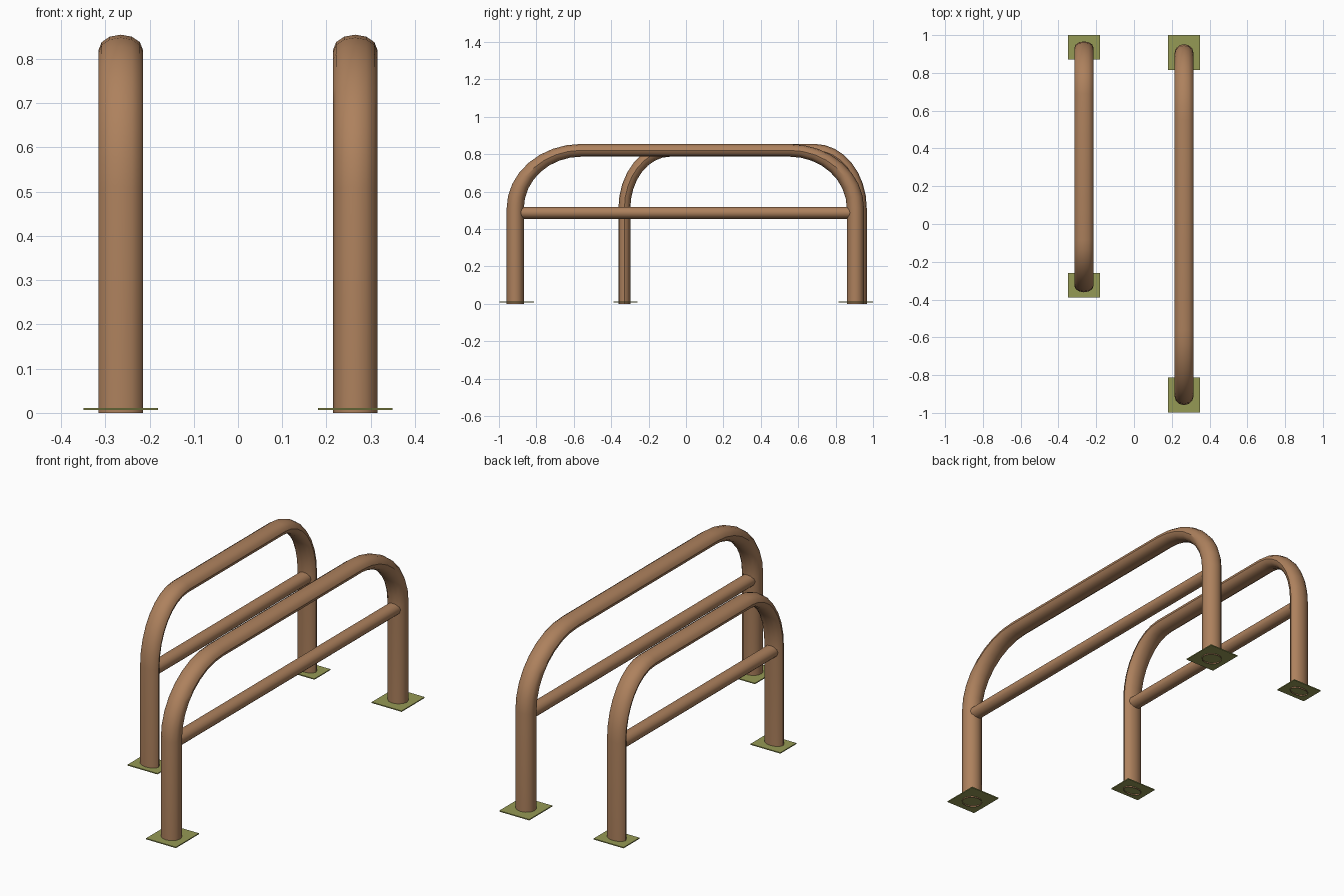
import bpy, bmesh, math

if "Cube" in bpy.data.objects:
    bpy.data.objects.remove(bpy.data.objects["Cube"])

SIDES, BEND = 12, 8


def material(name, rgb):
    m = bpy.data.materials.new(name)
    m.diffuse_color = (*rgb, 1)
    m.use_nodes = True
    m.node_tree.nodes["Principled BSDF"].inputs["Base Color"].default_value = m.diffuse_color
    return m


BROWN = material("brown_paint", (0.42, 0.22, 0.11))
GREEN = material("green_plate", (0.30, 0.32, 0.09))


def finish(bm, name, mat, smooth):
    bmesh.ops.recalc_face_normals(bm, faces=bm.faces)
    me = bpy.data.meshes.new(name)
    bm.to_mesh(me)
    bm.free()
    ob = bpy.data.objects.new(name, me)
    bpy.context.collection.objects.link(ob)
    me.materials.append(mat)
    if smooth:
        bpy.ops.object.select_all(action='DESELECT')
        ob.select_set(True)
        bpy.context.view_layer.objects.active = ob
        bpy.ops.object.shade_smooth_by_angle(angle=math.radians(35))


def sweep(name, rings, cap=False):
    # skin a row of closed rings into a tube
    bm = bmesh.new()
    rows = [[bm.verts.new(p) for p in r] for r in rings]
    for a, b in zip(rows, rows[1:]):
        for i in range(SIDES):
            j = (i + 1) % SIDES
            bm.faces.new((a[i], a[j], b[j], b[i]))
    if cap:
        bm.faces.new(rows[0])
        bm.faces.new(rows[-1])
    finish(bm, name, BROWN, True)


def rail(prefix, x, scale, shift):
    fy = lambda y: y * scale + shift
    circle = [(math.cos(2 * math.pi * i / SIDES), math.sin(2 * math.pi * i / SIDES))
              for i in range(SIDES)]

    # hoop: leg, elliptical bend, top, elliptical bend, leg
    def ring(yc, ry, t, z=None):
        pts = []
        for c, s in circle:
            y = yc + (ry + 0.046 * c) * math.cos(t)
            zz = z if z is not None else 0.51 + (0.311 + 0.034 * c) * math.sin(t)
            pts.append((x + 0.05 * s, fy(y), zz))
        return pts

    rings = [ring(-0.56, 0.353, math.pi, 0)]
    rings += [ring(-0.56, 0.353, math.pi - math.pi / 2 * k / BEND) for k in range(BEND + 1)]
    rings += [ring(0.553, 0.353, math.pi / 2 - math.pi / 2 * k / BEND) for k in range(BEND + 1)]
    rings.append(ring(0.553, 0.353, 0, 0))
    sweep(prefix + "_hoop", rings)

    # crossbar between the legs
    bar = [[(x + 0.036 * c, fy(y), 0.487 + 0.032 * s) for c, s in circle]
           for y in (-0.89, 0.88)]
    sweep(prefix + "_crossbar", bar, cap=True)

    # thin foot plates
    for tag, y in (("front", -0.9045), ("back", 0.9075)):
        bm = bmesh.new()
        bmesh.ops.create_cube(bm, size=1)
        bmesh.ops.scale(bm, vec=(0.168, 0.185 * scale, 0.005), verts=bm.verts)
        bmesh.ops.translate(bm, vec=(x, fy(y), 0.009), verts=bm.verts)
        finish(bm, f"{prefix}_{tag}_plate", GREEN, False)


rail("long", 0.265, 1.0, 0.0)
rail("short", -0.265, 0.695, 0.305)
